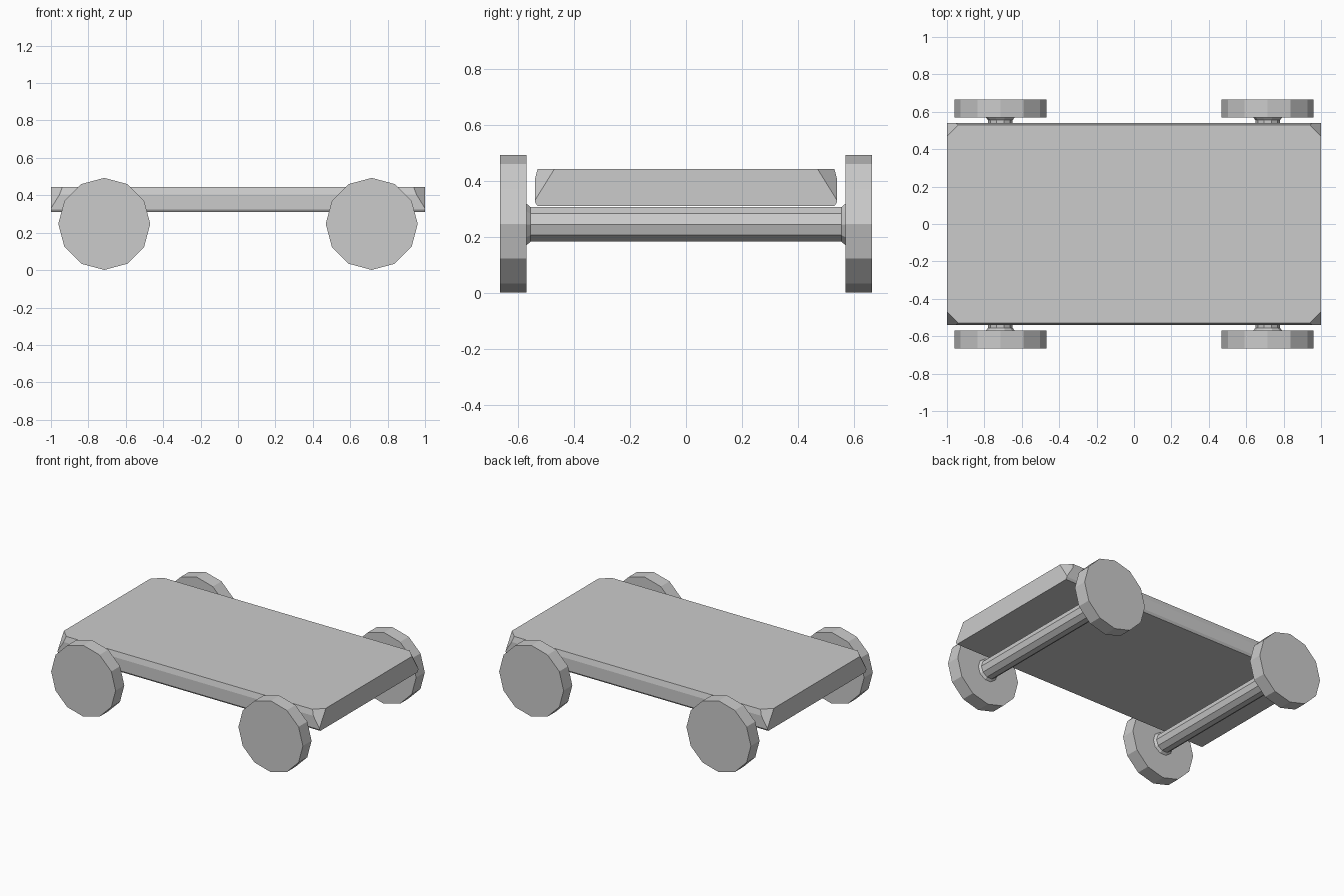
import bpy, bmesh, math
from mathutils import Vector, Matrix

default = bpy.data.objects.get("Cube")
if default:
    bpy.data.objects.remove(default, do_unlink=True)

# Single plain grey for the whole cart
grey = bpy.data.materials.new("plain_grey")
grey.use_nodes = True
colour = (0.6, 0.6, 0.6, 1)
grey.diffuse_color = colour
grey.node_tree.nodes["Principled BSDF"].inputs["Base Color"].default_value = colour


def make_object(name, bm):
    bmesh.ops.recalc_face_normals(bm, faces=bm.faces)
    mesh = bpy.data.meshes.new(name)
    bm.to_mesh(mesh)
    bm.free()
    mesh.materials.append(grey)
    obj = bpy.data.objects.new(name, mesh)
    bpy.context.collection.objects.link(obj)
    return obj


def lathe(name, rings, sides, x, z):
    """Solid of revolution along y from (y, radius) rings, capped at both ends."""
    bm = bmesh.new()
    loops = []
    for y, r in rings:
        angles = [math.tau * i / sides for i in range(sides)]
        loops.append([bm.verts.new((x + r * math.cos(a), y, z + r * math.sin(a)))
                      for a in angles])
    for a, b in zip(loops, loops[1:]):
        for i in range(sides):
            j = (i + 1) % sides
            bm.faces.new((a[i], a[j], b[j], b[i]))
    bm.faces.new(loops[0])
    bm.faces.new(loops[-1])
    return make_object(name, bm)


# Deck: slab with slightly rounded long sides, top corners cut off
profile = [(-0.53, 0.31), (-0.54, 0.325), (-0.54, 0.405), (-0.53, 0.443)]
profile += [(-y, z) for y, z in reversed(profile)]
bm = bmesh.new()
end = bm.faces.new([bm.verts.new((-1, y, z)) for y, z in profile])
extruded = bmesh.ops.extrude_face_region(bm, geom=[end], use_keep_orig=True)
bmesh.ops.translate(bm, vec=(2, 0, 0),
                    verts=[v for v in extruded["geom"] if isinstance(v, bmesh.types.BMVert)])
for sx in (-1, 1):
    for sy in (-1, 1):
        a = Vector((sx * 0.93, sy * 0.54, 0.443))
        b = Vector((sx, sy * 0.47, 0.443))
        c = Vector((sx, sy * 0.54, 0.33))
        normal = (b - a).cross(c - a).normalized()
        if normal.z < 0:
            normal.negate()
        cut = bmesh.ops.bisect_plane(bm, geom=bm.verts[:] + bm.edges[:] + bm.faces[:],
                                     plane_co=a, plane_no=normal, clear_outer=True)
        rim = [e for e in cut["geom_cut"] if isinstance(e, bmesh.types.BMEdge)]
        bmesh.ops.holes_fill(bm, edges=rim, sides=0)
make_object("deck", bm)

# Axles with flared ends, and twelve-sided wheels
for end_name, x in (("left", 0.715), ("right", -0.715)):
    lathe(end_name + "_axle",
          [(-0.572, 0.08), (-0.555, 0.065), (0.555, 0.065), (0.572, 0.08)],
          10, x, 0.245)
    for side, s in (("front", -1), ("back", 1)):
        lathe(f"{side}_{end_name}_wheel", [(s * 0.57, 0.246), (s * 0.665, 0.246)],
              12, x, 0.247)
